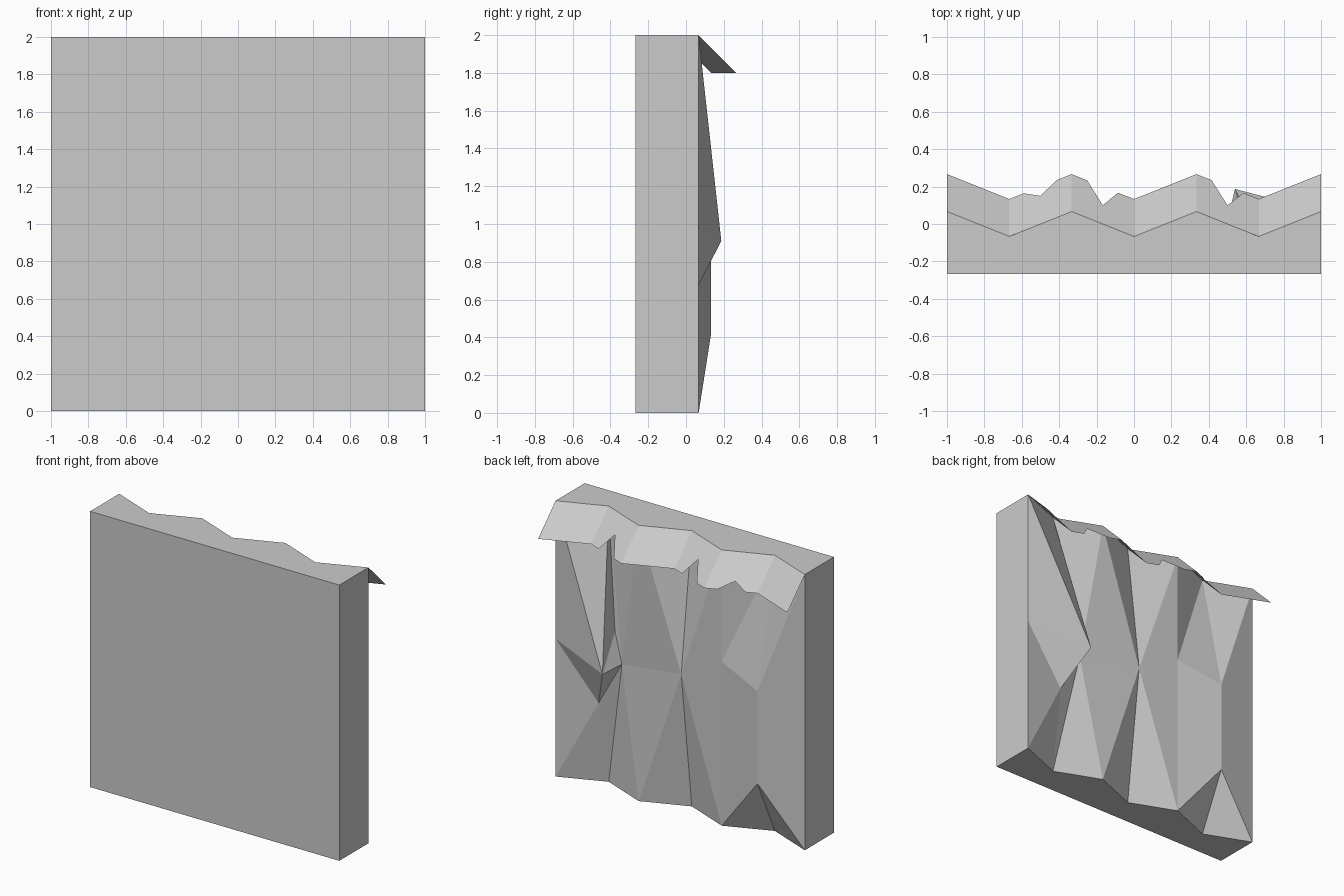
import bpy, bmesh

if "Cube" in bpy.data.objects:
    bpy.data.objects.remove(bpy.data.objects["Cube"])


def add_object(name, bm):
    mesh = bpy.data.meshes.new(name)
    bm.to_mesh(mesh)
    bm.free()
    obj = bpy.data.objects.new(name, mesh)
    bpy.context.collection.objects.link(obj)
    return obj


def zigzag(x):
    # depth of the folded rear edge: crests at +0.067, valleys at -0.067
    t = ((x + 1) * 3) % 2
    return 0.0667 - 0.1333 * (t if t <= 1 else 2 - t)


def fan(bm, centre, *ring):
    # triangles from a rock point out to the points around it
    for a, b in zip(ring, ring[1:]):
        bm.faces.new((centre, a, b))


# Cliff wall: folded top and bottom edges, flat front corners
bm = bmesh.new()
point = bm.verts.new
columns = [1 - i / 3 for i in range(7)]
top = [point((x, zigzag(x), 2)) for x in columns]
bot = [point((x, zigzag(x), 0)) for x in columns]
front_top = [point((x, -0.267, 2)) for x in (-1, 1)]
front_bot = [point((x, -0.267, 0)) for x in (-1, 1)]

# Rock points pushed out of the back
side = point((1, 0.067, 1.0))
spike = point((0.54, 0.187, 0.91))
under = point((0.68, 0.03, 0.605))
notch = point((0.5, 0.02, 0.93))
hollow = point((0.57, 0.0, 1.14))
middle = point((0, 0.055, 1.005))
crease = point((-0.333, 0.067, 1.19))
ridge_top = point((-0.667, 0.133, 1.09))
ridge_foot = point((-0.667, 0.133, 0.42))

# Back facets, fanned around the rock points
fan(bm, spike, side, top[0], top[1], hollow, notch, under, side)
fan(bm, under, side, bot[0], bot[1], notch)
fan(bm, notch, hollow, top[1], top[2])
fan(bm, notch, bot[1], bot[2])
fan(bm, middle, *top[2:5], crease, *bot[4:1:-1], notch, top[2])
fan(bm, crease, top[4], top[5])
fan(bm, crease, bot[4], ridge_foot)
fan(bm, ridge_top, bot[6], top[6], top[5], crease, ridge_foot, bot[6])
fan(bm, ridge_foot, *bot[4:7])

# Fix the fan at the crease: its foot triangle is shared with ridge_foot
for face in [f for f in bm.faces
             if {crease, bot[4], ridge_foot} == set(f.verts)]:
    face.smooth = False

# Top, base, front and ends
bm.faces.new(top + front_top)
bm.faces.new(bot + front_bot)
bm.faces.new(front_top + front_bot[::-1])
bm.faces.new((front_top[1], front_bot[1], bot[0], side, top[0]))
bm.faces.new((front_top[0], front_bot[0], bot[6], top[6]))
bmesh.ops.recalc_face_normals(bm, faces=bm.faces)
add_object("cliff_wall", bm)

# Overhanging lip: 45 degree sheet with a ragged lower edge (x, drop)
lip = [(-1, .2), (-.667, .2), (-.59, .2), (-.5, .15), (-.415, .2), (-.333, .2),
       (-.25, .2), (-.167, .1), (-.085, .2), (0, .2), (.333, .2), (.415, .2),
       (.5, .1), (.585, .2), (.667, .2), (1, .2)]
bm = bmesh.new()
pairs = [(bm.verts.new((x, zigzag(x), 2)),
          bm.verts.new((x, zigzag(x) + d, 2 - d))) for x, d in lip]
for (a, b), (c, d) in zip(pairs, pairs[1:]):
    bm.faces.new((a, c, d, b))
bm.normal_update()
for f in bm.faces:
    if f.normal.z < 0:
        f.normal_flip()
add_object("overhanging_lip", bm)
